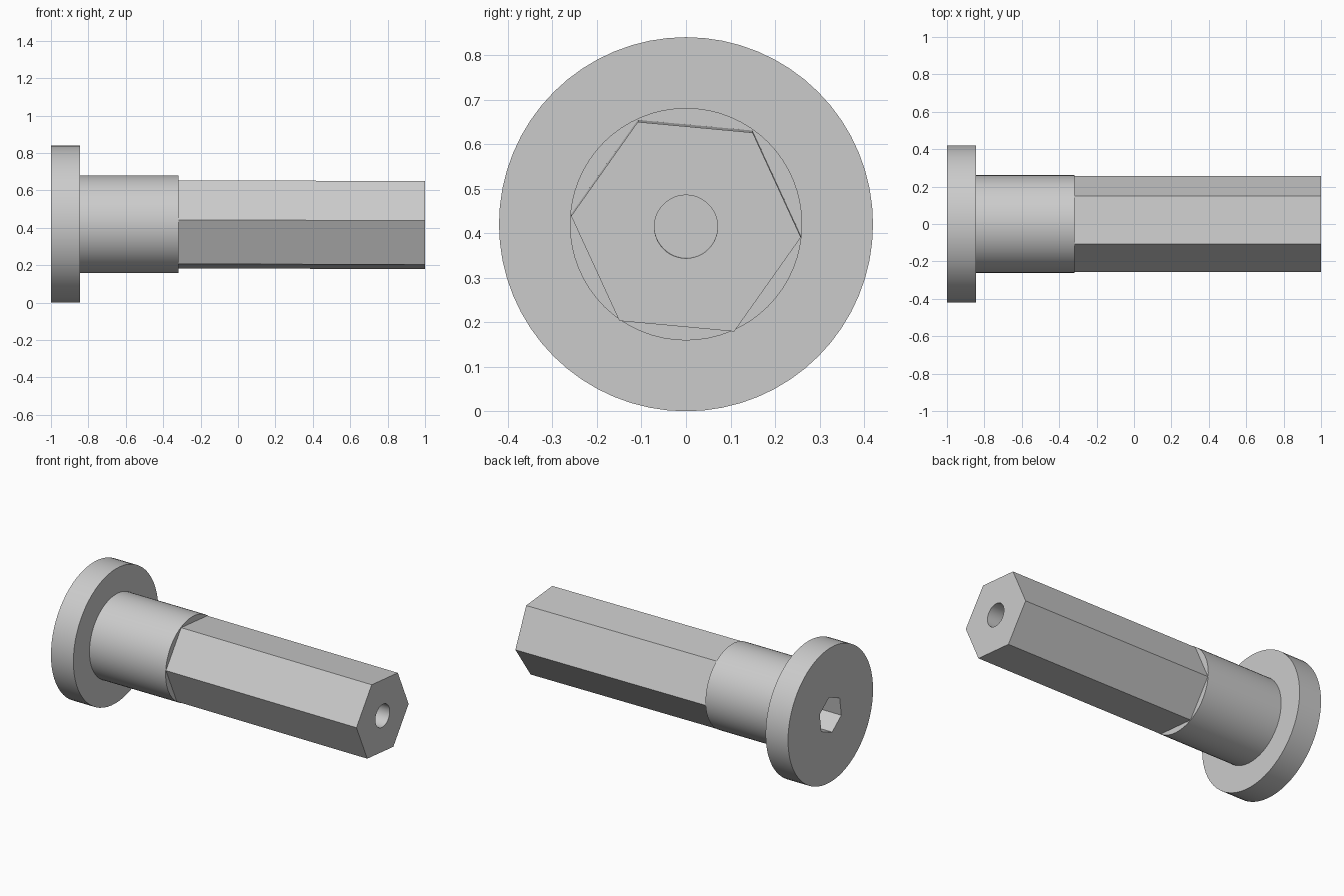
import bpy, bmesh
from math import cos, sin, radians, tau
from mathutils import Matrix

cube = bpy.data.objects.get("Cube")
if cube:
    bpy.data.objects.remove(cube)

AXIS_Z = 0.42

steel = bpy.data.materials.new("grey_steel")
steel.use_nodes = True
colour = (0.6, 0.6, 0.6, 1)
steel.diffuse_color = colour
steel.node_tree.nodes["Principled BSDF"].inputs["Base Color"].default_value = colour


def turned(name, profile, sides, first_angle=0.0, z=AXIS_Z):
    """Solid along x from (x, radius) stations, with the given number of sides."""
    bm = bmesh.new()
    rings = []
    for x, r in profile:
        angles = [radians(first_angle) + tau * i / sides for i in range(sides)]
        rings.append([bm.verts.new((x, r * cos(a), z + r * sin(a))) for a in angles])
    for a, b in zip(rings, rings[1:]):
        for i in range(sides):
            j = (i + 1) % sides
            bm.faces.new((a[i], a[j], b[j], b[i]))
    bm.faces.new(rings[0])
    bm.faces.new(rings[-1])
    bmesh.ops.recalc_face_normals(bm, faces=bm.faces)
    mesh = bpy.data.meshes.new(name)
    bm.to_mesh(mesh)
    bm.free()
    mesh.materials.append(steel)
    ob = bpy.data.objects.new(name, mesh)
    bpy.context.collection.objects.link(ob)
    return ob


def finish(ob, cutter):
    """Cut the recess, then smooth the round walls."""
    mod = ob.modifiers.new("recess", 'BOOLEAN')
    mod.operation = 'DIFFERENCE'
    mod.solver = 'EXACT'
    mod.object = cutter
    bpy.ops.object.select_all(action='DESELECT')
    ob.select_set(True)
    bpy.context.view_layer.objects.active = ob
    bpy.ops.object.modifier_apply(modifier=mod.name)
    bpy.data.objects.remove(cutter)
    bpy.ops.object.shade_smooth_by_angle(angle=radians(30))


# Round head and collar with a hex key socket
head = turned("head_and_collar",
              [(-1, 0.42), (-0.845, 0.42), (-0.845, 0.261), (-0.318, 0.261)], 64)
finish(head, turned("socket_cutter", [(-1.1, 0.115), (-0.65, 0.115)], 6, 22))

# Hexagonal shaft with a blind bore in its end, very slightly drooping
shaft = turned("hex_shaft", [(-0.318, 0.259), (1, 0.259)], 6, -5.3, AXIS_Z - 0.001)
finish(shaft, turned("bore_cutter", [(0.5, 0.071), (1.1, 0.071)], 48, 0, AXIS_Z - 0.001))
pivot = Matrix.Translation((-0.318, 0, AXIS_Z))
shaft.data.transform(pivot @ Matrix.Rotation(radians(0.2), 4, 'Y') @ pivot.inverted())
